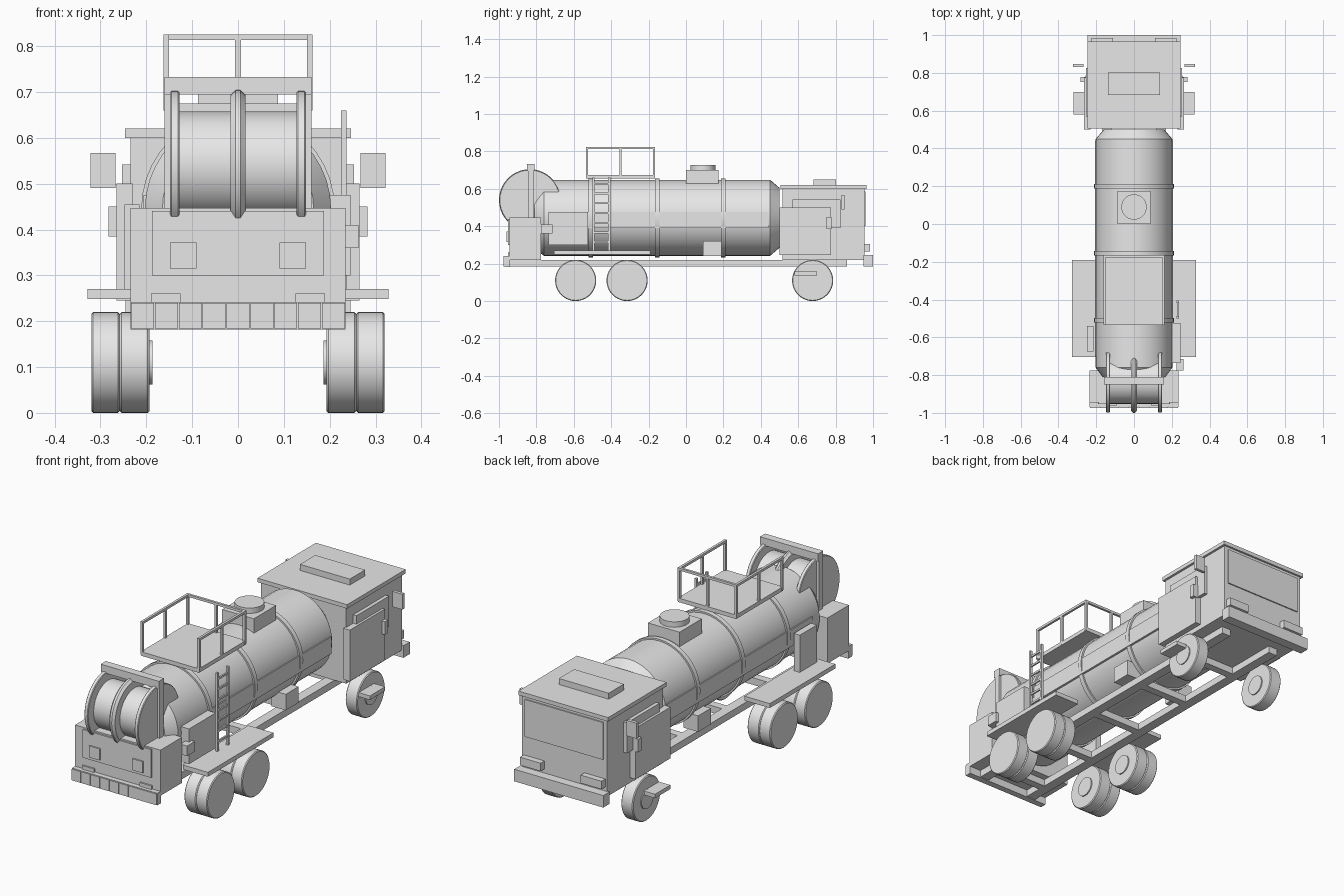
import bpy
import bmesh
from math import radians, tau
from mathutils import Matrix, Vector

cube = bpy.data.objects.get("Cube")
if cube:
    bpy.data.objects.remove(cube, do_unlink=True)

grey = bpy.data.materials.new("plain grey")
grey.use_nodes = True
colour = (0.8, 0.8, 0.8, 1)
grey.diffuse_color = colour
grey.node_tree.nodes["Principled BSDF"].inputs["Base Color"].default_value = colour


def finish(name, bm, smooth=False):
    """Turn a bmesh into a named, coloured object."""
    bmesh.ops.recalc_face_normals(bm, faces=bm.faces)
    mesh = bpy.data.meshes.new(name)
    bm.to_mesh(mesh)
    bm.free()
    mesh.materials.append(grey)
    obj = bpy.data.objects.new(name, mesh)
    bpy.context.collection.objects.link(obj)
    if smooth:
        bpy.ops.object.select_all(action="DESELECT")
        obj.select_set(True)
        bpy.context.view_layer.objects.active = obj
        bpy.ops.object.shade_smooth_by_angle(angle=radians(30))
    return obj


def add_box(bm, x, y, z):
    spans = (x, y, z)
    centre = Vector([(a + b) / 2 for a, b in spans])
    size = Vector([abs(b - a) for a, b in spans])
    matrix = Matrix.Translation(centre) @ Matrix.Diagonal(size).to_4x4()
    bmesh.ops.create_cube(bm, size=1, matrix=matrix)


def box(name, x, y, z):
    bm = bmesh.new()
    add_box(bm, x, y, z)
    return finish(name, bm)


def wide_box(name, half, y, z):
    return box(name, (-half, half), y, z)


def pair(name, x, y, z):
    """The same box on the left and the right."""
    box("left_" + name, x, y, z)
    box("right_" + name, (-x[1], -x[0]), y, z)


def lathe(name, axis, centre, profile, steps=40):
    """Spin (along, radius) points around an axis through centre."""
    bm = bmesh.new()
    along = Vector(axis)
    out = Vector((0, 0, 1)) if along.z == 0 else Vector((1, 0, 0))
    verts = [bm.verts.new(Vector(centre) + along * a + out * r) for a, r in profile]
    edges = [bm.edges.new(ends) for ends in zip(verts, verts[1:])]
    bmesh.ops.spin(bm, geom=verts + edges, cent=centre, axis=along,
                   angle=tau, steps=steps)
    bmesh.ops.remove_doubles(bm, verts=bm.verts, dist=0.0005)
    return finish(name, bm, smooth=True)


def disc(name, axis, centre, start, end, radius, bevel=0.0):
    if bevel:
        points = [(start, 0), (start, radius - bevel), (start + bevel, radius),
                  (end - bevel, radius), (end, radius - bevel), (end, 0)]
    else:
        points = [(start, 0), (start, radius), (end, radius), (end, 0)]
    return lathe(name, axis, centre, points)


X, Y, Z = (1, 0, 0), (0, 1, 0), (0, 0, 1)

# Chassis rails and cross members
pair("chassis_rail", (.12, .17), (-.95, .86), (.185, .22))
for i in range(5):
    y = -.85 + i * .35
    wide_box("cross_member", .13, (y, y + .04), (.185, .22))

# Wheels: double at the back, single at the front
for side, label in ((1, "left"), (-1, "right")):
    axis = (side, 0, 0)
    for y in (-.59, -.315, .677):
        hub = (0, y, .11)
        disc(label + "_inner_wheel", axis, hub, .193, .258, .11, .004)
        disc(label + "_inner_hub", axis, hub, .187, .2, .048)
        if y < 0:
            disc(label + "_outer_wheel", axis, hub, .258, .32, .11, .004)
        else:
            disc(label + "_outer_hub", axis, hub, .25, .263, .048)
pair("wheel_step", (.25, .32), (.58, .70), (.137, .157))
pair("rear_fender", (.19, .328), (-.705, -.19), (.248, .27))

# Tank with tapered ends, straps and side strips
tank_centre = (0, 0, .445)
lathe("tank", Y, tank_centre,
      [(-.81, 0), (-.81, .165), (-.76, .203), (.45, .203), (.5, .16), (.5, 0)])
for y in (-.51, -.155, .2):
    disc("tank_strap", Y, tank_centre, y - .012, y + .012, .211)
pair("tank_side_strip", (.18, .206), (-.7, .44), (.39, .475))
pair("valve_box", (.12, .2), (.09, .19), (.24, .32))

# Filling dome
wide_box("dome_base", .087, (0, .175), (.6, .7))
disc("dome_lid", Z, (0, .09, 0), .69, .727, .067)

# Walkway with a railing on three sides
wide_box("walkway_floor", .16, (-.535, -.165), (.655, .675))
bm = bmesh.new()
bar = .012
front, back, reach = -.165, -.535, .162
for x in (-reach, reach - bar):
    add_box(bm, (x, x + bar), (back, front), (.813, .825))
    for y in (back, -.356, front - bar):
        add_box(bm, (x, x + bar), (y, y + bar), (.66, .825))
add_box(bm, (-reach, reach), (front - bar, front), (.813, .825))
add_box(bm, (-bar / 2, bar / 2), (front - bar, front), (.66, .825))
finish("walkway_railing", bm)

# Ladder
bm = bmesh.new()
for y in (-.5, -.417):
    add_box(bm, (.225, .237), (y, y + bar), (.27, .66))
for i in range(7):
    z = .31 + i * .052
    add_box(bm, (.227, .235), (-.5, -.41), (z, z + .01))
finish("ladder", bm)

# Hose reel with its guard frame
reel = (0, -.835, .54)
disc("reel_drum", X, reel, -.135, .135, .117)
for x in (-.138, .138):
    disc("reel_flange", X, reel, x - .01, x + .01, .163, .003)
disc("reel_divider", X, reel, -.016, .016, .165, .011)
wide_box("reel_top_bar", .16, (-.85, -.81), (.695, .733))
pair("reel_post", (.148, .16), (-.845, -.815), (.42, .70))

# Rear cabinet, its panel and lamps
wide_box("rear_cabinet", .235, (-.945, -.775), (.22, .447))
wide_box("cabinet_panel", .188, (-.953, -.94), (.30, .44))
pair("rear_lamp", (.09, .148), (-.96, -.95), (.315, .372))
pair("rear_reflector", (.125, .19), (-.953, -.94), (.242, .26))
wide_box("rear_bumper", .235, (-.97, -.94), (.182, .242))
for i in range(9):
    x = -.233 + i * .052
    box("bumper_plate", (x, x + .05), (-.975, -.965), (.184, .24))

# Side lockers
box("left_locker", (.18, .245), (-.735, -.525), (.30, .475))
box("left_control_box", (.225, .263), (-.775, -.715), (.36, .41))
box("right_locker", (-.248, -.215), (-.675, -.54), (.27, .455))

# Cab with roof, hatch and windscreen
wide_box("cab_body", .235, (.515, .955), (.22, .61))
wide_box("cab_roof", .247, (.505, .965), (.6, .62))
wide_box("roof_hatch", .137, (.683, .803), (.61, .65))
wide_box("windscreen", .215, (.95, .961), (.4, .585))
wide_box("front_bumper", .245, (.95, 1), (.185, .245))
pair("headlamp", (.11, .225), (.95, .985), (.265, .305))

# Cab doors, handles and mirrors
pair("cab_side_panel", (.23, .265), (.5, .775), (.245, .5))
pair("door_window", (.23, .253), (.57, .825), (.39, .542))
pair("door_handle", (.25, .282), (.752, .778), (.385, .45))
pair("mirror", (.267, .322), (.832, .848), (.49, .567))
